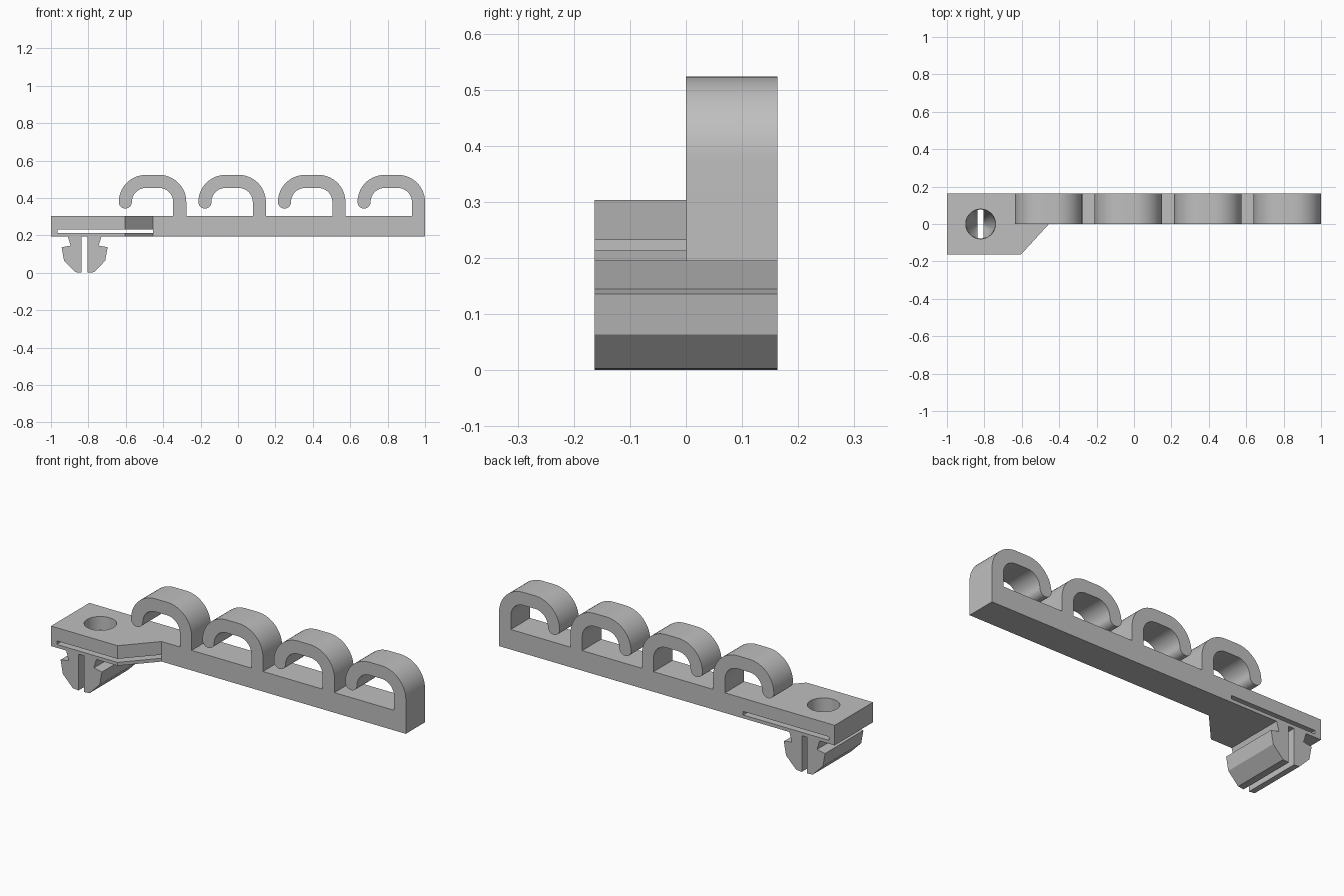
import bpy, bmesh
from math import sin, cos, radians
from mathutils import Vector

if "Cube" in bpy.data.objects:
    bpy.data.objects.remove(bpy.data.objects["Cube"])

grey = bpy.data.materials.new("light_grey")
grey.use_nodes = True
colour = (0.52, 0.52, 0.52, 1)
grey.diffuse_color = colour
grey.node_tree.nodes["Principled BSDF"].inputs["Base Color"].default_value = colour

HALF = 0.163              # half depth of the part
BOTTOM, TOP = 0.195, 0.303
CLIP_X = -0.82            # centre of the snap clip and its hole


def prism(name, points, offset):
    """Extrude a closed outline of 3D points along offset."""
    bm = bmesh.new()
    face = bm.faces.new([bm.verts.new(p) for p in points])
    new = bmesh.ops.extrude_face_region(bm, geom=[face])["geom"]
    bmesh.ops.translate(bm, vec=Vector(offset),
                        verts=[v for v in new if isinstance(v, bmesh.types.BMVert)])
    bmesh.ops.recalc_face_normals(bm, faces=bm.faces)
    mesh = bpy.data.meshes.new(name)
    bm.to_mesh(mesh)
    bm.free()
    mesh.materials.append(grey)
    ob = bpy.data.objects.new(name, mesh)
    bpy.context.collection.objects.link(ob)
    return ob


def side_profile(name, outline, y0, y1):
    return prism(name, [(x, y0, z) for x, z in outline], (0, y1 - y0, 0))


def arc(cx, cz, r, a0, a1, steps=16):
    angles = [radians(a0 + (a1 - a0) * i / steps) for i in range(steps + 1)]
    return [(cx + r * cos(a), cz + r * sin(a)) for a in angles]


def combine(body, tool, operation):
    """Boolean the tool into the body, then remove the tool."""
    mod = body.modifiers.new(operation.lower(), 'BOOLEAN')
    mod.operation, mod.solver, mod.object = operation, 'EXACT', tool
    bpy.context.view_layer.objects.active = body
    bpy.ops.object.modifier_apply(modifier=mod.name)
    bpy.data.objects.remove(tool)


# Base: long bar with a wider mounting plate at one end
footprint = [(-1, -HALF), (-0.604, -HALF), (-0.455, 0), (1, 0), (1, HALF), (-1, HALF)]
body = prism("hook_rail", [(x, y, BOTTOM) for x, y in footprint], (0, 0, TOP - BOTTOM))

# Four open cable hooks
CZ, OUTER, INNER = 0.378, 0.145, 0.075
for i in range(4):
    right = 1 - 0.4255 * i
    c1, c2 = right - OUTER, right - 0.216
    tip = (OUTER - INNER) / 2
    outline = [(right, 0.26)]
    outline += arc(c1, CZ, OUTER, 0, 90) + arc(c2, CZ, OUTER, 90, 180)
    outline += arc(c2 - INNER - tip, CZ, tip, 180, 360)[1:-1]
    outline += arc(c2, CZ, INNER, 180, 90) + arc(c1, CZ, INNER, 90, 0)
    outline += [(right - OUTER + INNER, 0.26)]
    combine(body, side_profile("hook", outline, 0, HALF), 'UNION')

# Split snap clip: two mirrored barbed legs below the plate
leg = [(0.016, 0.205), (0.016, 0), (0.05, 0.003), (0.11, 0.064), (0.123, 0.136),
       (0.075, 0.145), (0.09, BOTTOM), (0.09, 0.205)]
for side in (-1, 1):
    outline = [(CLIP_X + side * x, z) for x, z in leg]
    combine(body, side_profile("clip_leg", outline, -HALF, HALF), 'UNION')

# Thin flex slot through the plate
slot = [(-0.965, 0.213), (-0.455, 0.213), (-0.455, 0.232), (-0.965, 0.232)]
combine(body, side_profile("slot_cutter", slot, -0.2, 0.2), 'DIFFERENCE')

# Hole through the plate, tapering down between the legs
rings = [(0.08, TOP + 0.02), (0.077, BOTTOM), (0.012, 0.03)]
bm = bmesh.new()
loops = []
SIDES = 48
for r, z in rings:
    loops.append([bm.verts.new((CLIP_X + x, y, z))
                  for x, y in arc(0, 0, r, 0, 360, SIDES)[:-1]])
for upper, lower in zip(loops, loops[1:]):
    for k in range(SIDES):
        n = (k + 1) % SIDES
        bm.faces.new((upper[k], lower[k], lower[n], upper[n]))
bm.faces.new(loops[0])
bm.faces.new(loops[-1])
bmesh.ops.recalc_face_normals(bm, faces=bm.faces)
mesh = bpy.data.meshes.new("hole_cutter")
bm.to_mesh(mesh)
bm.free()
mesh.materials.append(grey)
hole = bpy.data.objects.new("hole_cutter", mesh)
bpy.context.collection.objects.link(hole)
combine(body, hole, 'DIFFERENCE')

# Smooth the curved bands, keep the edges sharp
bpy.ops.object.select_all(action='DESELECT')
body.select_set(True)
bpy.context.view_layer.objects.active = body
bpy.ops.object.shade_smooth_by_angle(angle=radians(25))
